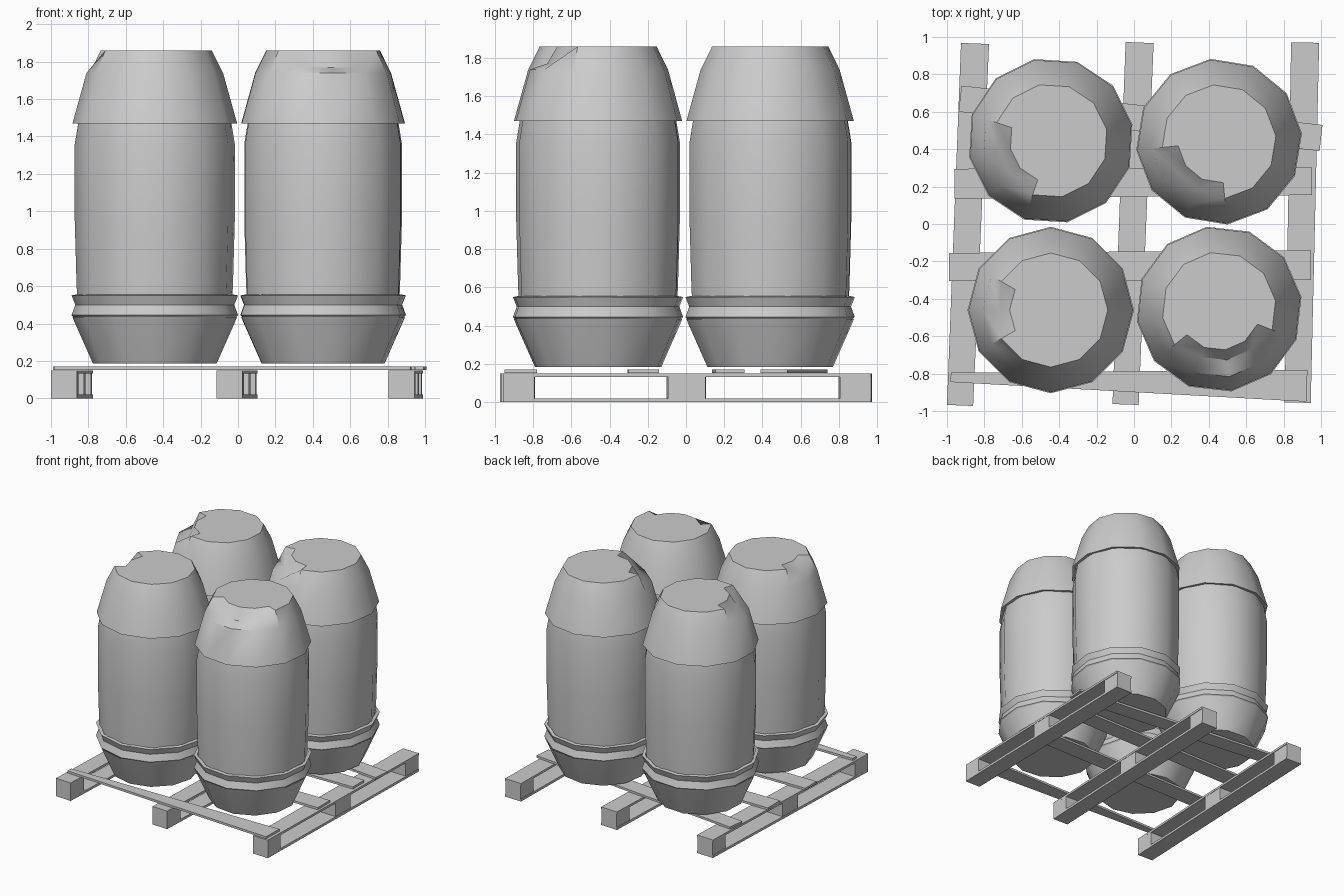
import bpy, bmesh
from math import cos, sin, pi, radians
from mathutils import Vector

if "Cube" in bpy.data.objects:
    bpy.data.objects.remove(bpy.data.objects["Cube"])

SIDES = 12


def finish(name, bm, smooth):
    bmesh.ops.recalc_face_normals(bm, faces=bm.faces)
    mesh = bpy.data.meshes.new(name)
    bm.to_mesh(mesh)
    bm.free()
    obj = bpy.data.objects.new(name, mesh)
    bpy.context.collection.objects.link(obj)
    if smooth:
        bpy.ops.object.select_all(action='DESELECT')
        obj.select_set(True)
        bpy.context.view_layer.objects.active = obj
        bpy.ops.object.shade_smooth_by_angle(angle=radians(35))
    return obj


def lathe(name, profile, x, y, turn=0.0, start=False, end=False, dent=None):
    """Low-poly turned shell; dent = (ring, direction, half width) drops part of a ring."""
    bm = bmesh.new()
    rings = []
    for k, (r, z) in enumerate(profile):
        ring = []
        for i in range(SIDES):
            a = turn + 2 * pi * i / SIDES
            zz, rr = z, r
            if dent and k == dent[0]:
                diff = (a - dent[1] + pi) % (2 * pi) - pi
                if abs(diff) < dent[2]:
                    zz, rr = z - 0.09, r - 0.03
            ring.append(bm.verts.new((x + rr * cos(a), y + rr * sin(a), zz)))
        rings.append(ring)
    for a, b in zip(rings, rings[1:]):
        for i in range(SIDES):
            j = (i + 1) % SIDES
            bm.faces.new((a[i], a[j], b[j], b[i]))
    if start:
        bm.faces.new(rings[0])
    if end:
        bm.faces.new(rings[-1])
    return finish(name, bm, True)


def board(name, p, q, wp, wq, z0, z1):
    """Straight plank from p to q with its own width at each end."""
    p, q = Vector(p), Vector(q)
    d = (q - p).normalized()
    n = Vector((-d.y, d.x))
    outline = [p + n * wp / 2, p - n * wp / 2, q - n * wq / 2, q + n * wq / 2]
    bm = bmesh.new()
    low = [bm.verts.new((c.x, c.y, z0)) for c in outline]
    top = [bm.verts.new((c.x, c.y, z1)) for c in outline]
    bm.faces.new(low)
    bm.faces.new(top)
    for i in range(4):
        j = (i + 1) % 4
        bm.faces.new((low[i], low[j], top[j], top[i]))
    return finish(name, bm, False)


# Four barrels: base cup, grooved hoop, body, shouldered lid with a sunken edge
base = [(0.33, 0.185), (0.43, 0.41), (0.44, 0.435)]
hoop = [(0.425, 0.425), (0.445, 0.445), (0.425, 0.50), (0.445, 0.55), (0.42, 0.555)]
body = [(0.41, 0.42), (0.42, 0.60), (0.43, 0.95), (0.43, 1.36), (0.41, 1.48)]
lid = [(0.41, 1.475), (0.44, 1.47), (0.365, 1.74), (0.305, 1.86), (0.22, 1.86)]
barrels = [
    ("front_left", -0.445, -0.46, 0.0, (3, radians(180), 0.5)),
    ("front_right", 0.455, -0.455, 0.15, (3, radians(-80), 0.85)),
    ("back_left", -0.445, 0.445, 0.2, (3, radians(200), 0.4)),
    ("back_right", 0.455, 0.44, 0.1, (3, radians(225), 0.6)),
]
for label, x, y, turn, dent in barrels:
    lathe("barrel_base_" + label, base, x, y, turn, start=True)
    lathe("barrel_hoop_" + label, hoop, x, y, turn)
    lathe("barrel_body_" + label, body, x, y, turn + 0.1)
    lathe("barrel_lid_" + label, lid, x, y, turn, end=True, dent=dent)

# Pallet runners: bottom plank, top plank and three spacer blocks each
runners = [
    ("left", (-0.93, -0.97), (-0.85, 0.965)),
    ("middle", (-0.045, -0.965), (0.03, 0.97)),
    ("right", (0.875, -0.955), (0.915, 0.97)),
]
for label, p, q in runners:
    board("runner_bottom_" + label, p, q, 0.14, 0.15, 0.0, 0.02)
    board("runner_top_" + label, p, q, 0.14, 0.15, 0.132, 0.15)
    p, q = Vector(p), Vector(q)
    for i, (a, b) in enumerate([(0.0, 0.085), (0.45, 0.55), (0.915, 1.0)]):
        board(f"spacer_block_{label}_{i + 1}", p.lerp(q, a), p.lerp(q, b),
              0.14, 0.14, 0.02, 0.132)

# Loose, slightly skewed deck boards
decks = [
    ((-0.98, -0.82), (0.925, -0.865), 0.05, 0.17),
    ((-0.99, -0.23), (0.945, -0.22), 0.15, 0.16),
    ((-0.96, 0.215), (0.95, 0.23), 0.16, 0.15),
    ((-0.93, 0.67), (1.0, 0.46), 0.14, 0.14),
]
for i, (p, q, wp, wq) in enumerate(decks):
    board(f"deck_board_{i + 1}", p, q, wp, wq, 0.152, 0.17)
